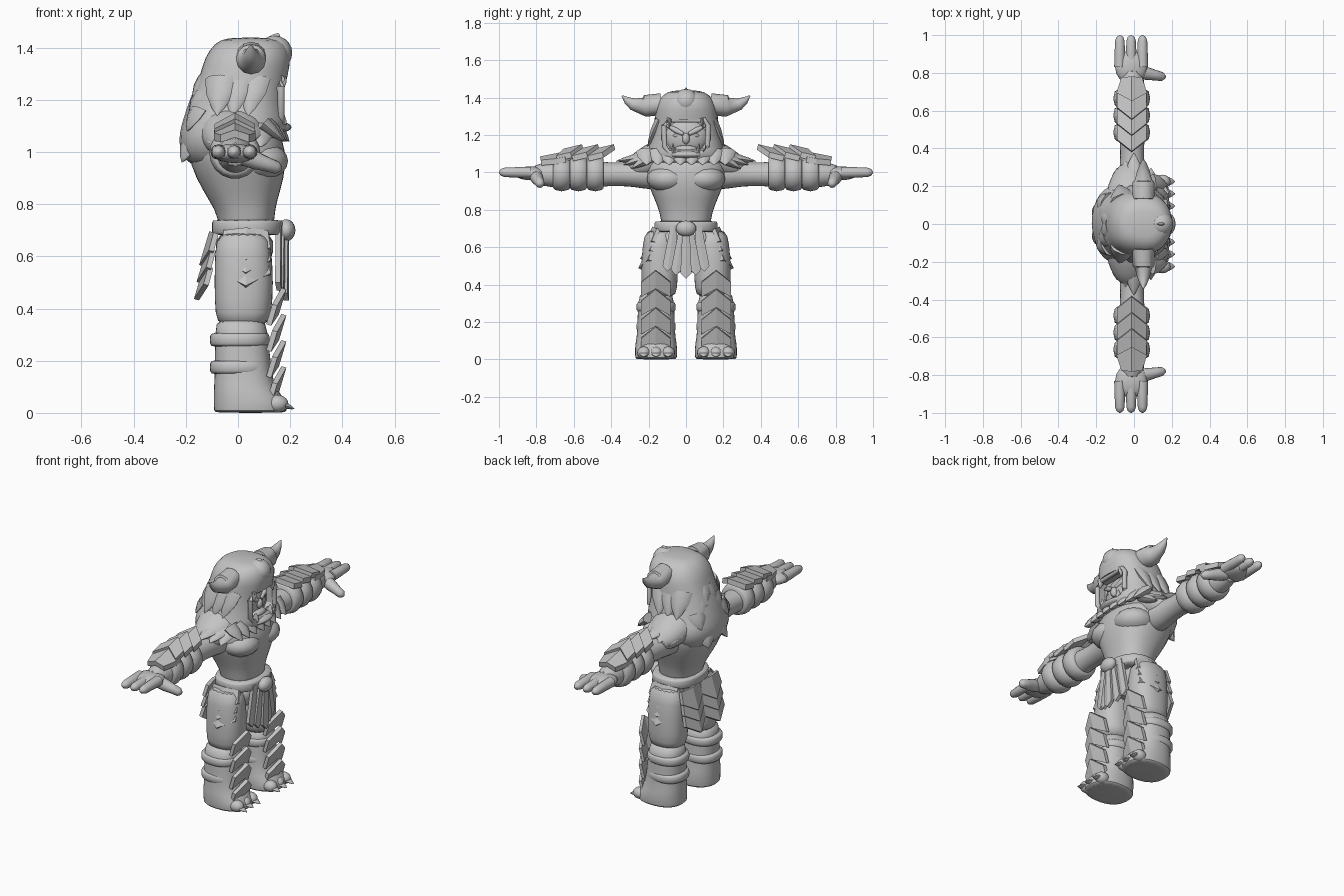
import bpy, bmesh, random
from math import sin, cos, pi, radians
from mathutils import Vector, Matrix

if "Cube" in bpy.data.objects:
    bpy.data.objects.remove(bpy.data.objects["Cube"])
random.seed(4)
grey = (.55, .55, .55, 1)
stone = bpy.data.materials.new("stone_grey")
stone.use_nodes = True
stone.diffuse_color = grey
stone.node_tree.nodes["Principled BSDF"].inputs["Base Color"].default_value = grey


def finish(name, bm, smooth=True, subsurf=False):
    bmesh.ops.recalc_face_normals(bm, faces=bm.faces)
    mesh = bpy.data.meshes.new(name)
    bm.to_mesh(mesh)
    bm.free()
    mesh.materials.append(stone)
    part = bpy.data.objects.new(name, mesh)
    bpy.context.collection.objects.link(part)
    bpy.ops.object.select_all(action="DESELECT")
    part.select_set(True)
    bpy.context.view_layer.objects.active = part
    if smooth:
        bpy.ops.object.shade_smooth_by_angle(angle=radians(50))
    if subsurf:
        part.modifiers.new("rounding", "SUBSURF")
    return part


def skin(name, rings, smooth=True, subsurf=False):
    bm = bmesh.new()
    rows = [[bm.verts.new(point) for point in ring] for ring in rings]
    count = len(rows[0])
    for low, high in zip(rows, rows[1:]):
        for i in range(count):
            j = (i + 1) % count
            bm.faces.new((low[i], low[j], high[j], high[i]))
    bm.faces.new(rows[0])
    bm.faces.new(rows[-1])
    return finish(name, bm, smooth, subsurf)


def column(name, rows, y=0, rough=0, sides=18):
    """Upright body; each row is height, back, front and half width."""
    def squared(value):
        return abs(value) ** .85 * (1 if value > 0 else -1)
    rings = []
    for z, back, front, width in rows:
        middle, depth = (back + front) / 2, (front - back) / 2
        ring = []
        for i in range(sides):
            angle = 2 * pi * i / sides
            grow = 1 + random.uniform(-rough, rough)
            ring.append((middle + depth * grow * squared(cos(angle)), y + width * grow * squared(sin(angle)), z))
        rings.append(ring)
    return skin(name, rings, subsurf=True)


def tube(name, path, radii, flat=1, sides=12, subsurf=False):
    """Round limb along a path; flat squashes its height."""
    points = [Vector(point) for point in path]
    last = len(points) - 1
    rings = []
    for i, (point, radius) in enumerate(zip(points, radii)):
        along = (points[min(i + 1, last)] - points[max(i - 1, 0)]).normalized()
        across = along.cross(Vector((0, 1, 0) if abs(along.z) > .9 else (0, 0, 1))).normalized()
        rise = across.cross(along) * flat
        angles = [2 * pi * k / sides for k in range(sides)]
        rings.append([point + radius * (across * cos(a) + rise * sin(a)) for a in angles])
    return skin(name, rings, subsurf=subsurf)


def tuft(name, root, tip, width):
    """Pointed lock of fur, tooth or claw."""
    root, tip = Vector(root), Vector(tip)
    steps = [0, .4, .8, 1]
    tube(name, [root.lerp(tip, t) for t in steps], [width * (1 - t ** 2) + .002 for t in steps], .5, 8)


def plate(name, outline, origin, right, up, bend=.2, thick=.02):
    """Folded armour plate; the outline is its right half from top to bottom."""
    origin, right, up = Vector(origin), Vector(right).normalized(), Vector(up).normalized()
    out = right.cross(up)
    bm = bmesh.new()
    for side in (1, -1):
        flat = [origin + right * a * side + up * b - out * bend * a for a, b in outline]
        front = [bm.verts.new(point + out * thick / 2) for point in flat]
        back = [bm.verts.new(point - out * thick / 2) for point in flat]
        bm.faces.new(front)
        bm.faces.new(back)
        for i in range(len(flat) - 1):
            bm.faces.new((front[i], front[i + 1], back[i + 1], back[i]))
    bmesh.ops.remove_doubles(bm, verts=bm.verts, dist=.001)
    finish(name, bm, smooth=False)


def ball(name, place, size):
    bm = bmesh.new()
    bmesh.ops.create_uvsphere(bm, u_segments=16, v_segments=10, radius=1,
                              matrix=Matrix.Translation(place) @ Matrix.Diagonal((*size, 1)))
    finish(name, bm)


def band(name, start, end, radius):
    """Rounded wrap between two points."""
    start, end = Vector(start), Vector(end)
    steps = [0, .1, .5, .9, 1]
    tube(name, [start.lerp(end, t) for t in steps],
         [radius * (1 - abs(2 * t - 1) ** 4 / 5) for t in steps], sides=18)


# Torso and belt
column("torso", [(.68, -.08, .14, .13), (.75, -.075, .14, .135), (.81, -.11, .15, .15), (.9, -.165, .18, .19),
                 (1, -.2, .19, .23), (1.08, -.18, .16, .21), (1.12, -.12, .1, .14)])
column("hips", [(.55, -.07, .12, .13), (.62, -.09, .14, .18), (.7, -.09, .14, .16)])
belt_row = (-.102, .175, .172)
column("belt", [(z, *belt_row) for z in (.68, .685, .735, .74)])
ball("belt_knot", (.185, 0, .7), (.035, .055, .042))

# Fur hood with an open mouth
hood = column("fur_hood", [(.93, -.17, 0, .14), (1.0, -.225, .1, .21), (1.07, -.225, .19, .235),
                           (1.12, -.21, .2, .21), (1.2, -.185, .175, .185), (1.3, -.145, .195, .172),
                           (1.36, -.13, .21, .165), (1.42, -.09, .185, .125), (1.44, -.04, .14, .07)], rough=.035)
half_mouth = [(.09, 1.105), (.115, 1.14), (.118, 1.25), (.1, 1.28)]
mouth = half_mouth + [(-y, z) for y, z in reversed(half_mouth)]
cutter = skin("mouth_cutter", [[(x, y, z) for y, z in mouth] for x in (.11, .3)], smooth=False)
cutter.hide_render = True
cutter.hide_viewport = True
cut = hood.modifiers.new("mouth", "BOOLEAN")
cut.object = cutter
lips = [(.165, y, z) for y, z in mouth + mouth[:1]]
tube("mouth_lips", lips, [.014] * len(lips))
ball("inner_face", (.09, 0, 1.19), (.055, .12, .1))
ball("face_nose", (.143, 0, 1.18), (.02, .02, .03))
ball("face_chin", (.135, 0, 1.125), (.03, .06, .02))
ball("jaw_fur", (.15, 0, 1.095), (.055, .1, .022))
ball("hood_snout", (.14, 0, 1.38), (.068, .068, .066))
tuft("snout_tip", (.13, 0, 1.4), (.155, 0, 1.455), .04)

# Half outlines of the armour
scale_outline = [(0, .09), (.078, .02), (.078, -.06), (0, -.01)]
cuff_outline = [(0, .11), (.08, .03), (.08, -.02), (.055, -.1), (0, -.1)]
skirt_outline = [(0, .04), (.085, .04), (.095, -.03), (0, -.095)]
strap_outline = [(0, .25), (.02, .25), (.03, .03), (0, 0)]

for s, side in ((1, "left_"), (-1, "right_")):
    # Horn, brow, eye and teeth
    horn = [(.13, 1.365), (.22, 1.355), (.235, 1.355), (.285, 1.365), (.315, 1.385), (.342, 1.41)]
    tube(side + "horn", [(.05, s * y, z) for y, z in horn], [.058, .058, .045, .032, .02, .003])
    tube(side + "brow", [(.143, s * .015, 1.205), (.136, s * .055, 1.225), (.12, s * .1, 1.25)], [.01, .015, .008])
    ball(side + "eye", (.132, s * .05, 1.197), (.01, .02, .01))
    tuft(side + "lower_fang", (.165, s * .065, 1.1), (.17, s * .07, 1.155), .02)
    tuft(side + "upper_fang", (.165, s * .085, 1.285), (.17, s * .09, 1.235), .02)

    # Fur on shoulder, collar, back and cheek
    tube(side + "shoulder_fur", [(-.02, s * (.08 + .08 * i), 1.1 - .03 * i) for i in range(4)],
         [.14, .135, .11, .065], .75, subsurf=True)
    for i in range(5):
        turn = (i - 2) / 2
        tuft(f"{side}shoulder_tuft_{i}", (.07 * turn, s * .17, 1.09),
             (.09 * turn, s * (.375 - .08 * abs(turn)), 1.06 - .04 * abs(turn)), .065)
    for i in range(4):
        y = .03 + .06 * i
        tuft(f"{side}collar_tuft_{i}", (.14 - y / 5, s * y, 1.11), (.2 - y / 9, s * y, 1.04), .055)
    for i in range(5):
        y, z = .03 + .04 * (i % 3), 1.28 - .06 * i
        tuft(f"{side}mane_tuft_{i}", (-.12 - .014 * i, s * y, z), (-.175 - .01 * i, s * (y + .02), z - .08), .06)
    for i in range(3):
        x = .06 * (1 - i)
        tuft(f"{side}cheek_tuft_{i}", (x, s * .13, 1.28), (x - .02, s * .205, 1.14), .065)
    ball(side + "chest", (.08, s * .095, .965), (.112, .115, .075))

    # Arm, wrapped bracer and hand
    tube(side + "arm", [(-.01, s * y, .99) for y in (.12, .22, .3, .42, .52, .7, .84)],
         [.09, .082, .066, .064, .08, .08, .05], subsurf=True)
    for i in range(3):
        y = .44 + .09 * i
        band(f"{side}bracer_{i}", (-.012, s * y, .995), (-.012, s * (y + .09), .995), .098)
    ball(side + "palm", (-.015, s * .83, .995), (.085, .09, .037))
    for i in range(3):
        tube(f"{side}finger_{i}", [(-.075 + .06 * i, s * y, 1) for y in (.83, .9, .97, .99, 1)],
             [.03, .028, .025, .018, .003])
    thumb = [(x, s * (.81 - x / 5), .99 - x / 3) for x in (.02, .07, .11, .15, .165)]
    tube(side + "thumb", thumb, [.035, .034, .028, .024, .01])
    for i in range(3):
        plate(f"{side}arm_plate_{i}", scale_outline, (-.012, s * (.47 + .085 * i), 1.115),
              (-s, 0, 0), (0, -s, .24), .35, .03)
    plate(side + "cuff_plate", cuff_outline, (-.012, s * .68, 1.09), (-s, 0, 0), (0, -s, .2), .35, .03)

    # Thigh, boot and shin guard
    column(side + "thigh", [(.33, -.07, .11, .08), (.37, -.09, .13, .098), (.5, -.092, .138, .1),
                            (.62, -.09, .13, .09), (.7, -.08, .12, .075)], s * .142)
    column(side + "boot", [(0, -.085, .18, .105), (.005, -.095, .19, .113), (.04, -.095, .19, .115), (.09, -.095, .15, .112),
                           (.14, -.09, .13, .1), (.33, -.09, .115, .1), (.36, -.08, .1, .08)], s * .16)
    for z in (.175, .28):
        rows = [(z + .03 * k, -.122 + .02 * abs(k), .136 - .02 * abs(k), .118 - .018 * abs(k)) for k in (-1, -.6, .6, 1)]
        column(f"{side}boot_band_{z}", rows, s * .16)
    for i in range(3):
        y = s * .16 + .065 * (i - 1)
        ball(f"{side}toe_{i}", (.15, y, .035), (.043, .036, .034))
        tuft(f"{side}claw_{i}", (.165, y, .035), (.217, y, .015), .025)
    for i in range(4):
        plate(f"{side}shin_plate_{i}", scale_outline, (.15, s * .162, .39 - .1 * i), (0, 1, 0), (.3, 0, 1))

    # Layered hip skirt and front straps
    for i in range(3):
        plate(f"{side}hip_plate_{i}", skirt_outline, (.03, s * (.187 + .01 * i), .67 - .05 * i),
              (-s, 0, 0), (0, -s * .45, 1), .3)
        plate(f"{side}back_plate_{i}", skirt_outline, (-.112 - .01 * i, s * .09, .655 - .065 * i), (0, -1, 0), (.3, 0, 1))
    for i in range(2):
        plate(f"{side}front_strap_{i}", strap_outline, (.17 - .012 * i, s * (.055 + .045 * i), .45 + .02 * i),
              (0, 1, 0), (0, -s * .15, 1))

plate("centre_cloth", strap_outline, (.185, 0, .43), (0, 1, 0), (0, 0, 1))
